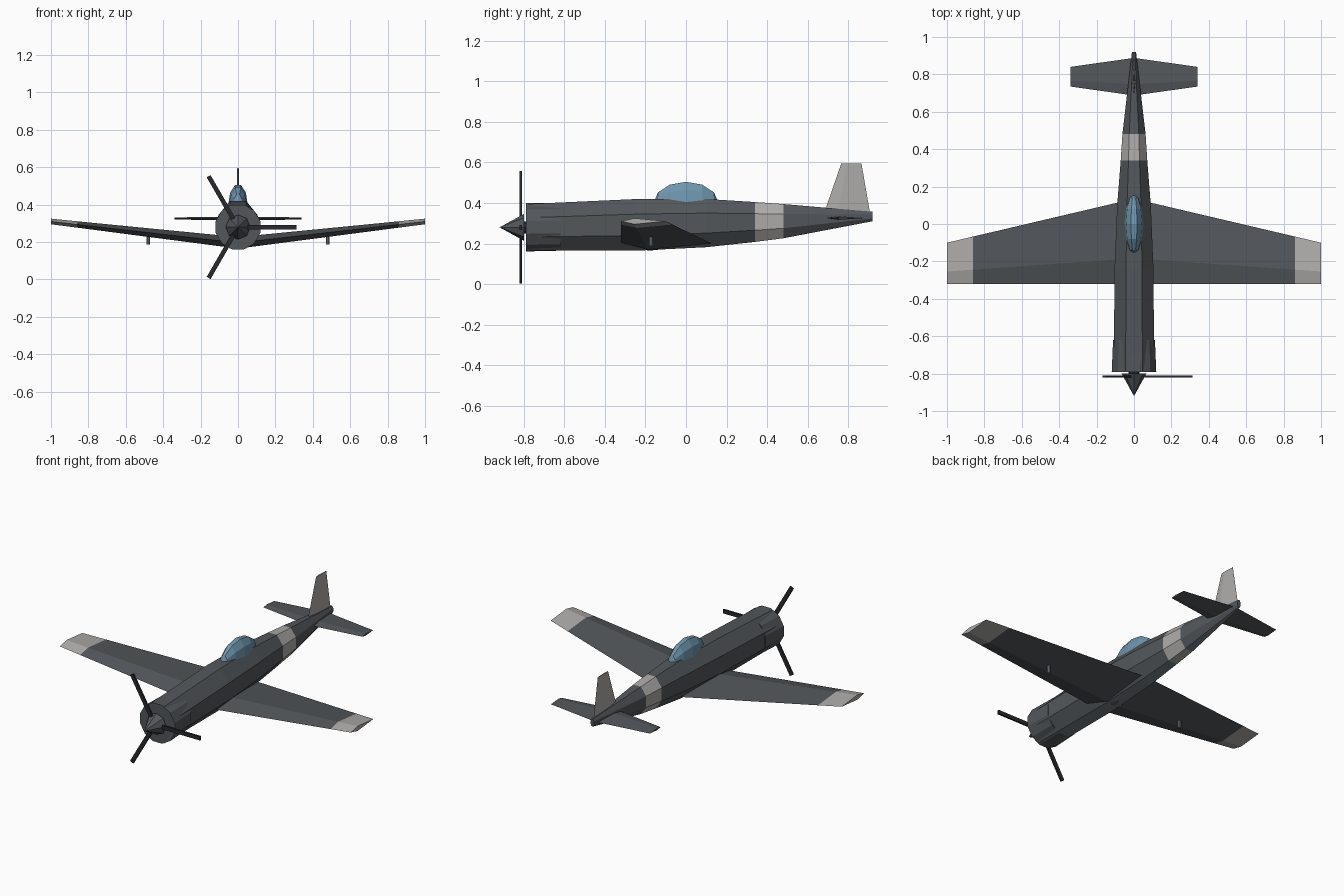
import bpy, bmesh, math
from mathutils import Matrix, Vector

if "Cube" in bpy.data.objects:
    bpy.data.objects.remove(bpy.data.objects["Cube"])


def material(name, rgb):
    m = bpy.data.materials.new(name)
    m.diffuse_color = (*rgb, 1)
    m.use_nodes = True
    m.node_tree.nodes["Principled BSDF"].inputs["Base Color"].default_value = m.diffuse_color
    return m


DARK = material("dark_grey", (0.085, 0.095, 0.105))
LIGHT = material("light_grey", (0.42, 0.41, 0.40))
BELLY = material("belly_grey", (0.17, 0.21, 0.24))
GLASS = material("glass_blue", (0.16, 0.30, 0.42))
BLACK = material("black", (0.02, 0.022, 0.025))


def finish(name, bm, mats):
    bmesh.ops.recalc_face_normals(bm, faces=bm.faces)
    me = bpy.data.meshes.new(name)
    bm.to_mesh(me)
    bm.free()
    for m in mats:
        me.materials.append(m)
    ob = bpy.data.objects.new(name, me)
    bpy.context.collection.objects.link(ob)
    return ob


def loft(name, rings, mats, pick=lambda seg, side: 0):
    """Skin a list of equal-length closed rings and cap both ends."""
    bm = bmesh.new()
    vs = [[bm.verts.new(p) for p in r] for r in rings]
    n = len(rings[0])
    for s in range(len(vs) - 1):
        for k in range(n):
            j = (k + 1) % n
            f = bm.faces.new((vs[s][k], vs[s][j], vs[s + 1][j], vs[s + 1][k]))
            f.material_index = pick(s, k)
    for s, end in ((0, 0), (len(vs) - 2, -1)):
        bm.faces.new(vs[end]).material_index = pick(s, 0)
    return finish(name, bm, mats)


def polygon_ring(y, half_w, z0, z1, n):
    """Flat-topped n-gon fitted to a half width and a bottom/top height."""
    c = math.cos(math.pi / n)
    pts = []
    for k in range(n):
        a = (k + 0.5) * 2 * math.pi / n
        pts.append((half_w / c * math.cos(a), y,
                    (z0 + z1) / 2 + (z1 - z0) / 2 / c * math.sin(a)))
    return pts


def foil_ring(x, le, te, z, t):
    """Diamond airfoil, thickest at 30 percent of the chord."""
    mid = le + 0.3 * (te - le)
    return [(x, le, z), (x, mid, z + t), (x, te, z), (x, mid, z - t)]


def mirrored(stations):
    return [(-s[0], *s[1:]) for s in reversed(stations) if s[0] > 0] + stations


# Fuselage with light tail band and paler belly strip
body = [(-0.785, 0.108, 0.165, 0.395), (-0.24, 0.104, 0.165, 0.42),
        (0.10, 0.09, 0.182, 0.42), (0.34, 0.071, 0.208, 0.405),
        (0.48, 0.062, 0.226, 0.395), (0.92, 0.011, 0.31, 0.357)]
loft("fuselage", [polygon_ring(*b, 8) for b in body], [DARK, LIGHT, BELLY],
     lambda s, k: 1 if s == 3 else 2 if k == 5 else 0)

# Engine cowl
loft("engine_cowl", [polygon_ring(-0.79, 0.119, 0.161, 0.399, 12),
                     polygon_ring(-0.62, 0.112, 0.165, 0.399, 12)], [DARK])

# Main wing with dihedral and light tips
wing = [(0, -0.32, 0.135, 0.196, 0.031), (0.86, -0.32, -0.067, 0.294, 0.017),
        (1, -0.32, -0.10, 0.31, 0.015)]
loft("main_wing", [foil_ring(*w) for w in mirrored(wing)], [DARK, LIGHT],
     lambda s, k: 1 if s in (0, 3) else 0)

# Tailplane
tail = [(0, 0.687, 0.888, 0.326, 0.009), (0.34, 0.735, 0.84, 0.326, 0.006)]
loft("tailplane", [foil_ring(*t) for t in mirrored(tail)], [DARK])

# Tail fin
fin = [(0.34, 0.678, 0.91, 0.008), (0.595, 0.766, 0.866, 0.004)]
loft("tail_fin", [[(0, a, z), (t, a + 0.3 * (b - a), z), (0, b, z),
                   (-t, a + 0.3 * (b - a), z)] for z, a, b, t in fin], [LIGHT])

# Canopy bubble
bm = bmesh.new()
bmesh.ops.create_uvsphere(
    bm, u_segments=10, v_segments=6, radius=1,
    matrix=Matrix.Translation((0, 0, 0.40)) @ Matrix.Diagonal((0.052, 0.16, 0.11, 1))
    @ Matrix.Rotation(math.pi / 2, 4, 'X') @ Matrix.Rotation(math.pi / 2, 4, 'Z'))
finish("canopy", bm, [GLASS])

# Spinner cone
HUB = Vector((0, -0.815, 0.28))
bm = bmesh.new()
bmesh.ops.create_cone(bm, cap_ends=True, segments=8, radius1=0.066, radius2=0,
                      depth=0.12, matrix=Matrix.Translation((0, -0.86, 0.28))
                      @ Matrix.Rotation(math.pi / 2, 4, 'X'))
finish("spinner", bm, [DARK])

# Propeller shaft joining spinner and cowl
bm = bmesh.new()
bmesh.ops.create_cone(bm, cap_ends=True, segments=8, radius1=0.03, radius2=0.03,
                      depth=0.04, matrix=Matrix.Translation((0, -0.79, 0.28))
                      @ Matrix.Rotation(math.pi / 2, 4, 'X'))
finish("propeller_shaft", bm, [BLACK])

# Three propeller blades
for i in range(3):
    bm = bmesh.new()
    bmesh.ops.create_cube(
        bm, size=1,
        matrix=Matrix.Translation(HUB) @ Matrix.Rotation(i * math.tau / 3, 4, 'Y')
        @ Matrix.Translation((0.157, 0, 0)) @ Matrix.Diagonal((0.314, 0.011, 0.024, 1)))
    finish(f"propeller_blade_{i + 1}", bm, [BLACK])

# Small pods under each wing
for side, x in (("left", -0.48), ("right", 0.48)):
    bm = bmesh.new()
    bmesh.ops.create_cone(bm, cap_ends=True, segments=8, radius1=0.01, radius2=0.01,
                          depth=0.055, matrix=Matrix.Translation((x, -0.173, 0.2155)))
    finish(f"{side}_wing_pod", bm, [BELLY])
